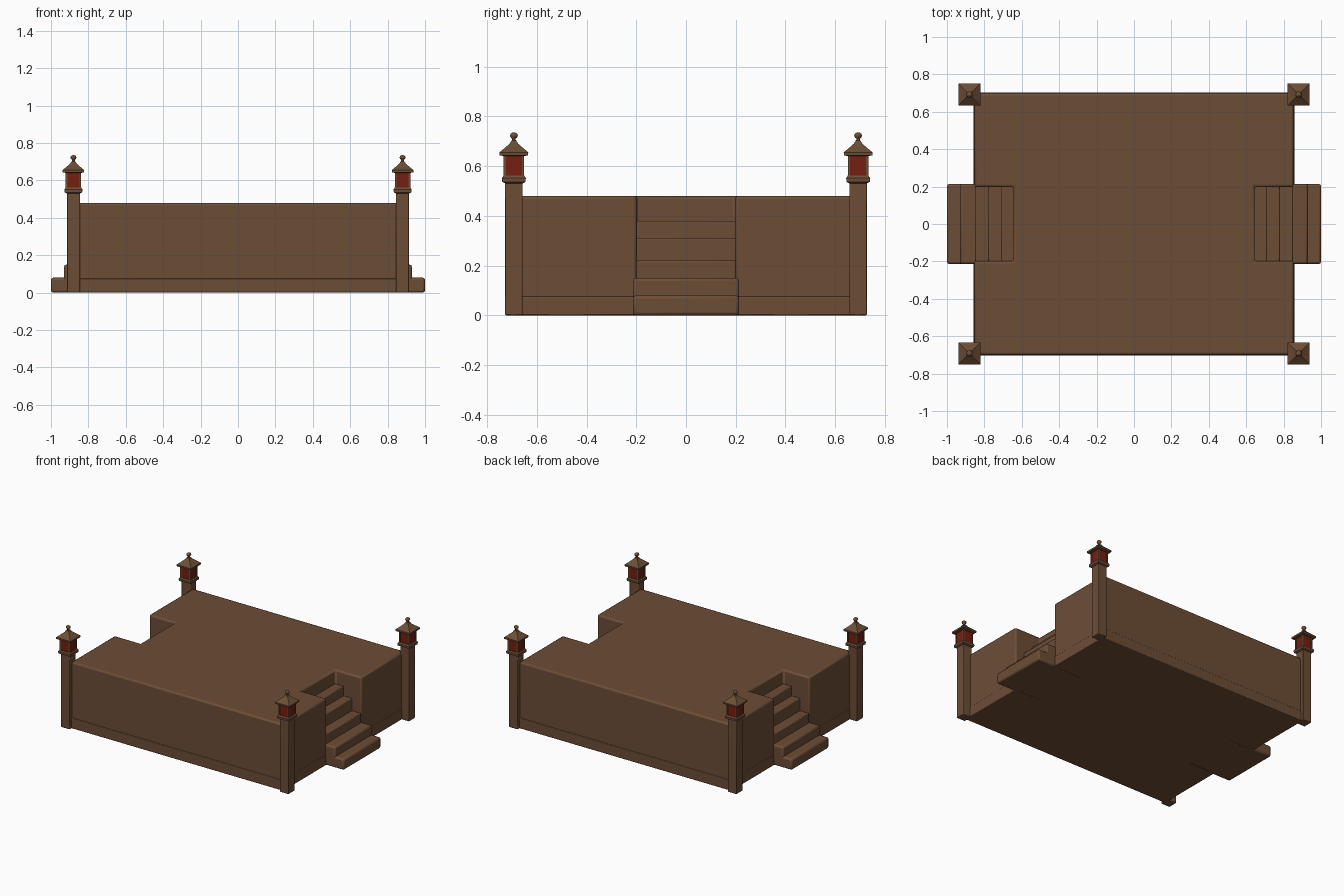
import bpy, bmesh, math

if "Cube" in bpy.data.objects:
    bpy.data.objects.remove(bpy.data.objects["Cube"], do_unlink=True)


def material(name, rgb):
    m = bpy.data.materials.new(name)
    m.use_nodes = True
    m.diffuse_color = (*rgb, 1)
    m.node_tree.nodes["Principled BSDF"].inputs["Base Color"].default_value = (*rgb, 1)
    return m


wood = material("brown wood", (0.152, 0.075, 0.037))
glass = material("red lantern glass", (0.18, 0.013, 0.005))


def finish(bm, name, mat, bevel=0.0, segments=2):
    bmesh.ops.recalc_face_normals(bm, faces=bm.faces)
    mesh = bpy.data.meshes.new(name)
    bm.to_mesh(mesh)
    bm.free()
    mesh.materials.append(mat)
    obj = bpy.data.objects.new(name, mesh)
    bpy.context.collection.objects.link(obj)
    if bevel:
        mod = obj.modifiers.new("soft edges", "BEVEL")
        mod.width, mod.segments = bevel, segments
        mod.limit_method = "ANGLE"
    return obj


def smooth(obj, angle=35):
    bpy.ops.object.select_all(action="DESELECT")
    obj.select_set(True)
    bpy.context.view_layer.objects.active = obj
    bpy.ops.object.shade_smooth_by_angle(angle=math.radians(angle))


def prism(name, outline, z0, z1, bevel):
    """Extrude a flat outline upward."""
    bm = bmesh.new()
    face = bm.faces.new([bm.verts.new((x, y, z0)) for x, y in outline])
    top = bmesh.ops.extrude_face_region(bm, geom=[face])["geom"]
    bmesh.ops.translate(bm, vec=(0, 0, z1 - z0),
                        verts=[v for v in top if isinstance(v, bmesh.types.BMVert)])
    # the extrusion drops the start face, so close the underside again
    if not any(abs(f.calc_center_median().z - z0) < 1e-6 for f in bm.faces):
        bmesh.ops.holes_fill(bm, edges=bm.edges)
    obj = finish(bm, name, wood, bevel)
    smooth(obj)
    return obj


def box(name, x0, x1, y0, y1, z0, z1, bevel):
    return prism(name, [(x0, y0), (x1, y0), (x1, y1), (x0, y1)], z0, z1, bevel)


def loft(name, profile, cx, cy, mat, sides=4):
    """Stack regular rings of (half width, height) around a vertical axis."""
    bm = bmesh.new()
    grow = 1 / math.cos(math.pi / sides)
    rings = []
    for half, z in profile:
        angles = [(i + 0.5) * math.tau / sides for i in range(sides)]
        rings.append([bm.verts.new((cx + half * grow * math.cos(a),
                                    cy + half * grow * math.sin(a), z)) for a in angles])
    for low, high in zip(rings, rings[1:]):
        for i in range(sides):
            j = (i + 1) % sides
            bm.faces.new((low[i], low[j], high[j], high[i]))
    bm.faces.new(rings[0])
    bm.faces.new(rings[-1])
    return finish(bm, name, mat)


# Platform: an H-shaped block with a stair well at each end
def well_outline(x, y, well_x=0.645, well_y=0.198):
    quarter = [(x, -y), (x, -well_y), (well_x, -well_y)]
    right = quarter + [(a, -b) for a, b in reversed(quarter)]
    return right + [(-a, -b) for a, b in right]


prism("platform", well_outline(0.853, 0.7), 0.0, 0.48, 0.012)
prism("platform_plinth", well_outline(0.857, 0.704), 0.0, 0.075, 0.004)

# Stairs: three treads inside each well, two wider ones outside
inner_treads = [(0.85, 0.22), (0.78, 0.31), (0.712, 0.38)]
outer_treads = [(0.93, 0.15), (1.0, 0.08)]
for side, s in (("left", 1), ("right", -1)):
    for n, (edge, top) in enumerate(inner_treads, 1):
        box(f"{side}_inner_step_{n}", *sorted((s * 0.62, s * edge)),
            -0.2, 0.2, 0.0, top, 0.006)
    for n, (edge, top) in enumerate(outer_treads, 1):
        box(f"{side}_outer_step_{n}", *sorted((s * 0.8, s * edge)),
            -0.214, 0.214, 0.0, top, 0.012)

# Corner posts with lanterns
collar = [(0.035, 0.53), (0.047, 0.536), (0.048, 0.552), (0.042, 0.561)]
roof = [(0.04, 0.64), (0.057, 0.643), (0.058, 0.655), (0.034, 0.675),
        (0.017, 0.69), (0.01, 0.702)]
finial = [(0.008, 0.698), (0.007, 0.71), (0.013, 0.715), (0.016, 0.722),
          (0.013, 0.73), (0.005, 0.735)]
for side, sx in (("left", 1), ("right", -1)):
    for end, sy in (("front", -1), ("back", 1)):
        cx, cy = sx * 0.88, sy * 0.692
        tag = f"{end}_{side}"
        box(f"{tag}_post", cx - 0.035, cx + 0.035, cy - 0.035, cy + 0.035, 0.0, 0.535, 0.004)
        loft(f"{tag}_lantern_collar", collar, cx, cy, wood)
        loft(f"{tag}_lantern_glass", [(0.037, 0.558), (0.037, 0.643)], cx, cy, glass)
        for i, (px, py) in enumerate([(1, 1), (1, -1), (-1, 1), (-1, -1)], 1):
            loft(f"{tag}_lantern_bar_{i}", [(0.0045, 0.555), (0.0045, 0.645)],
                 cx + px * 0.0365, cy + py * 0.0365, wood)
        loft(f"{tag}_lantern_roof", roof, cx, cy, wood)
        smooth(loft(f"{tag}_finial", finial, cx, cy, wood, sides=12), 60)
